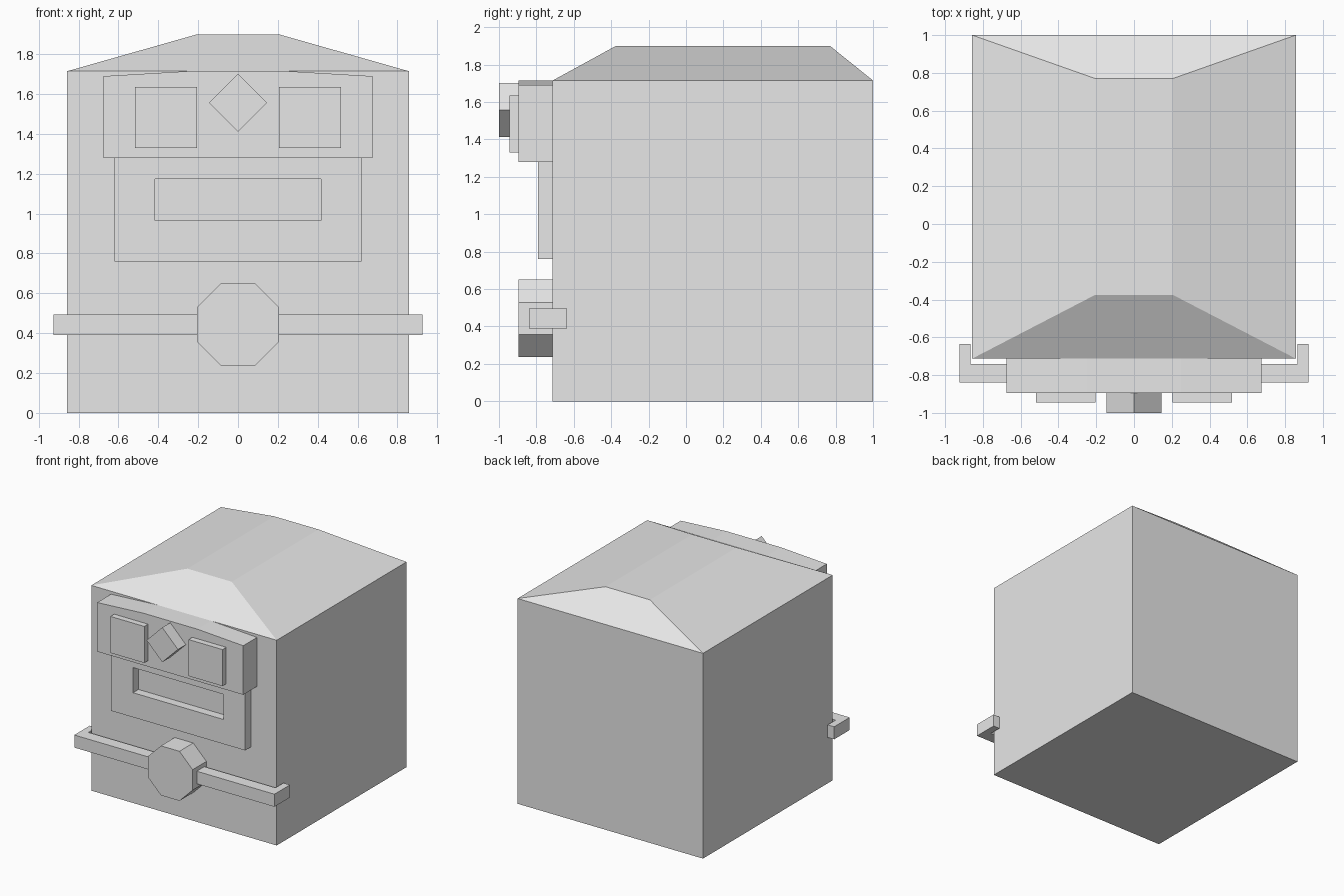
import bpy
import bmesh
import math

cube = bpy.data.objects.get("Cube")
if cube:
    bpy.data.objects.remove(cube, do_unlink=True)

GREY = (0.8, 0.8, 0.8, 1.0)
grey = bpy.data.materials.new("plain_grey")
grey.use_nodes = True
grey.diffuse_color = GREY
grey.node_tree.nodes["Principled BSDF"].inputs["Base Color"].default_value = GREY

FRONT = -0.713   # front wall of the body
BROW = -0.895    # front of the brow panel
HALF = 0.857     # half width of the body


def finish(name, bm):
    bmesh.ops.recalc_face_normals(bm, faces=bm.faces)
    mesh = bpy.data.meshes.new(name)
    bm.to_mesh(mesh)
    bm.free()
    mesh.materials.append(grey)
    obj = bpy.data.objects.new(name, mesh)
    bpy.context.collection.objects.link(obj)
    return obj


def extrude(bm, points, offset):
    face = bm.faces.new([bm.verts.new(p) for p in points])
    made = bmesh.ops.extrude_face_region(bm, geom=[face])["geom"]
    verts = [g for g in made if isinstance(g, bmesh.types.BMVert)]
    bmesh.ops.translate(bm, verts=verts, vec=offset)
    return verts


def prism(name, outline, y0, y1):
    """Outline of (x, z) points pushed from y0 to y1."""
    bm = bmesh.new()
    extrude(bm, [(x, y0, z) for x, z in outline], (0, y1 - y0, 0))
    return finish(name, bm)


def rect(x0, x1, z0, z1):
    return [(x0, z0), (x1, z0), (x1, z1), (x0, z1)]


def ring(sides, radius, z, turn=0.0):
    angles = [turn + math.tau * i / sides for i in range(sides)]
    return [(radius * math.cos(a), z + radius * math.sin(a)) for a in angles]


# Body with a hipped roof: the box top is extruded up and drawn in
bm = bmesh.new()
base = [(-HALF, FRONT, 0), (HALF, FRONT, 0), (HALF, 1, 0), (-HALF, 1, 0)]
extrude(bm, base, (0, 0, 1.715))
bm.faces.ensure_lookup_table()
top = max(bm.faces, key=lambda f: f.calc_center_median().z)
made = bmesh.ops.extrude_face_region(bm, geom=[top])["geom"]
bmesh.ops.delete(bm, geom=[top], context="FACES_ONLY")
for v in [g for g in made if isinstance(g, bmesh.types.BMVert)]:
    v.co = (math.copysign(0.205, v.co.x), -0.375 if v.co.y < 0 else 0.77, 1.9)
finish("body", bm)

# Brow panel with a slightly raised top edge
prism("brow_panel", [(-0.675, 1.28), (0.675, 1.28), (0.675, 1.69),
                     (0.25, 1.715), (-0.25, 1.715), (-0.675, 1.69)], BROW, FRONT)

# Mouth panel with a sunken slot
bm = bmesh.new()
extrude(bm, [(x, FRONT, z) for x, z in rect(-0.62, 0.62, 0.76, 1.28)], (0, -0.077, 0))
bmesh.ops.recalc_face_normals(bm, faces=bm.faces)
face = min(bm.faces, key=lambda f: f.calc_center_median().y)
bmesh.ops.inset_individual(bm, faces=[face], thickness=0.05)
for v in face.verts:
    v.co.x = math.copysign(0.417, v.co.x)
    v.co.z = 0.965 if v.co.z < 1.02 else 1.175
made = bmesh.ops.extrude_face_region(bm, geom=[face])["geom"]
bmesh.ops.delete(bm, geom=[face], context="FACES_ONLY")
for v in [g for g in made if isinstance(g, bmesh.types.BMVert)]:
    v.co.y = FRONT - 0.005
finish("mouth_panel", bm)

# Square lamps and the diamond between them
for side, x0, x1 in (("left", 0.205, 0.518), ("right", -0.518, -0.205)):
    prism(side + "_lamp", rect(x0, x1, 1.33, 1.635), -0.945, BROW)
prism("diamond", ring(4, 0.145, 1.557), -1.0, BROW)

# Octagonal boss
prism("boss", ring(8, 0.207 / math.cos(math.pi / 8), 0.443, math.pi / 8), BROW, FRONT)

# Bumper bar with ends turned back around the body
bm = bmesh.new()
half = [(0.865, -0.74), (0.865, -0.635), (0.925, -0.635), (0.925, -0.84)]
path = half + [(-x, y) for x, y in reversed(half)]
extrude(bm, [(x, y, 0.39) for x, y in path], (0, 0, 0.105))
finish("bumper", bm)
